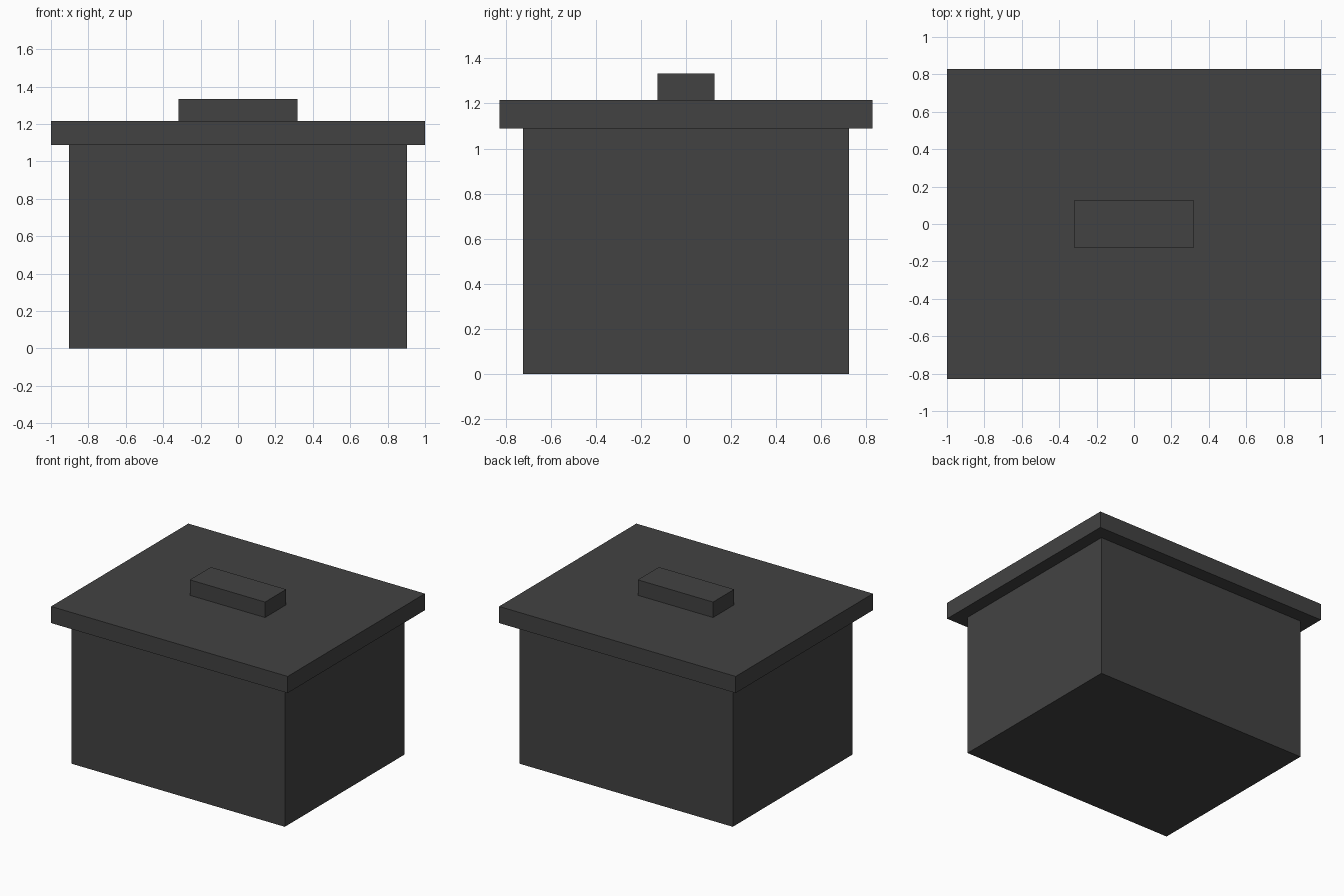
import bpy

if "Cube" in bpy.data.objects:
    bpy.data.objects.remove(bpy.data.objects["Cube"])

# Single dark grey colour
grey = bpy.data.materials.new("dark grey")
grey.diffuse_color = (0.055, 0.055, 0.055, 1)
grey.use_nodes = True
grey.node_tree.nodes["Principled BSDF"].inputs["Base Color"].default_value = grey.diffuse_color


def box(name, width, depth, bottom, top):
    """Centred box between two heights."""
    bpy.ops.mesh.primitive_cube_add(size=1)
    ob = bpy.context.object
    ob.name = name
    ob.scale = (width, depth, top - bottom)
    ob.location = (0, 0, (top + bottom) / 2)
    bpy.ops.object.transform_apply(location=True, rotation=False, scale=True)
    ob.data.materials.append(grey)
    return ob


box("container_body", 1.805, 1.447, 0.0, 1.088)   # main box
box("lid", 2.0, 1.657, 1.088, 1.215)              # overhanging lid
box("lid_handle", 0.636, 0.255, 1.215, 1.333)     # grip block on top
